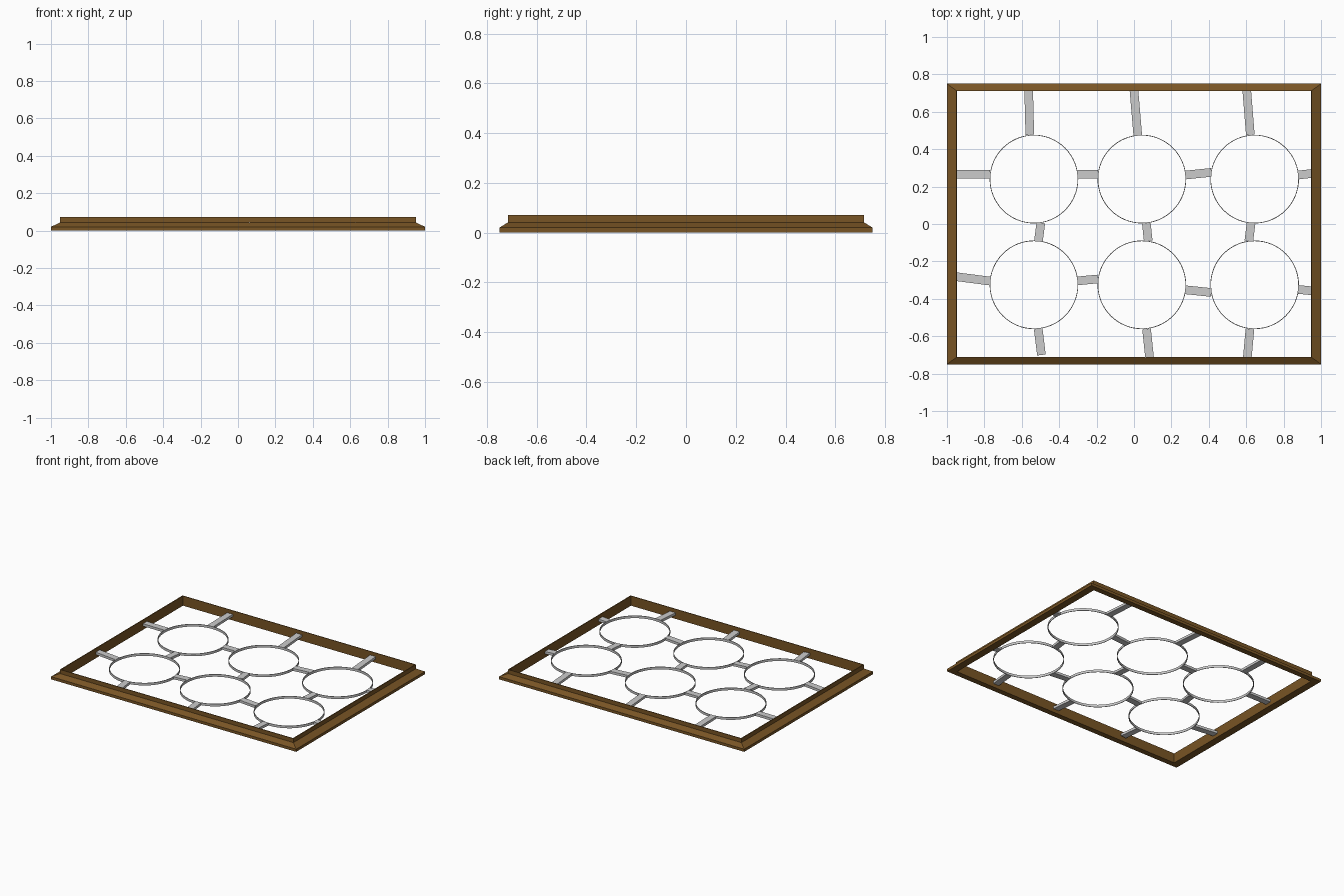
import bpy, bmesh, math
from mathutils import Vector

if "Cube" in bpy.data.objects:
    bpy.data.objects.remove(bpy.data.objects["Cube"])

wood = bpy.data.materials.new("wood")
wood.diffuse_color = (0.19, 0.09, 0.018, 1)
wood.use_nodes = True
wood.node_tree.nodes["Principled BSDF"].inputs["Base Color"].default_value = wood.diffuse_color


def finish(name, bm, mat=None):
    bmesh.ops.recalc_face_normals(bm, faces=bm.faces)
    me = bpy.data.meshes.new(name)
    bm.to_mesh(me)
    bm.free()
    ob = bpy.data.objects.new(name, me)
    bpy.context.collection.objects.link(ob)
    if mat:
        me.materials.append(mat)
    return ob


def swept(name, loops, mat=None):
    """Skin a closed series of loops into a ring-shaped solid."""
    bm = bmesh.new()
    rows = [[bm.verts.new(p) for p in loop] for loop in loops]
    n = len(rows[0])
    for i, a in enumerate(rows):
        b = rows[(i + 1) % len(rows)]
        for j in range(n):
            k = (j + 1) % n
            bm.faces.new((a[j], a[k], b[k], b[j]))
    return finish(name, bm, mat)


# Picture frame: stepped moulding profile (fraction inset, height)
profile = [(0, 0), (0, .02), (.95, .042), (.95, .072), (1.08, .072), (1.08, 0)]
CORNERS = ((-1, -1), (1, -1), (1, 1), (-1, 1))
swept("frame", [[(sx * (1 - .05 * t), sy * (.75 - .037 * t), z) for sx, sy in CORNERS]
                for t, z in profile], wood)

# Round hoops
R, Z0, Z1 = .237, .027, .045
for y in (.24, -.325):
    for x in (-.535, .042, .645):
        section = [(R, Z0), (R, Z1), (R - .004, Z1), (R - .004, Z0)]
        hoop = swept("hoop", [[(x + r * math.cos(a), y + r * math.sin(a), z)
                               for a in (math.tau * i / 64 for i in range(64))]
                              for r, z in section])
        with bpy.context.temp_override(object=hoop, active_object=hoop,
                                       selected_objects=[hoop],
                                       selected_editable_objects=[hoop]):
            bpy.ops.object.shade_smooth_by_angle()


# Slightly crooked flat connecting bars: start x, y, end x, y
def bar(x0, y0, x1, y1, w=.046):
    a, b = Vector((x0, y0, 0)), Vector((x1, y1, 0))
    side = Vector((y0 - y1, x1 - x0, 0)).normalized() * w / 2
    bm = bmesh.new()
    f = bm.faces.new([bm.verts.new(p + Vector((0, 0, Z0)))
                      for p in (a - side, b - side, b + side, a + side)])
    g = bmesh.ops.extrude_face_region(bm, geom=[f])["geom"]
    bmesh.ops.translate(bm, vec=(0, 0, Z1 - Z0),
                        verts=[v for v in g if isinstance(v, bmesh.types.BMVert)])
    finish("connecting_bar", bm)


for p in (
    # back edge to hoops
    (-.563, .713, -.557, .477), (0, .713, .02, .475), (.603, .713, .622, .476),
    # back row, left to right
    (-.948, .267, -.77, .265), (-.301, .265, -.193, .266),
    (.277, .262, .413, .276), (.88, .262, .948, .27),
    # between rows
    (-.498, .006, -.511, -.092), (.066, .004, .076, -.09), (.626, .004, .614, -.09),
    # front row, left to right
    (-.948, -.282, -.77, -.305), (-.301, -.304, -.193, -.294),
    (.277, -.352, .413, -.366), (.88, -.35, .948, -.357),
    # hoops to front edge
    (-.512, -.561, -.495, -.7), (.067, -.561, .083, -.713), (.62, -.561, .606, -.713),
):
    bar(*p)
